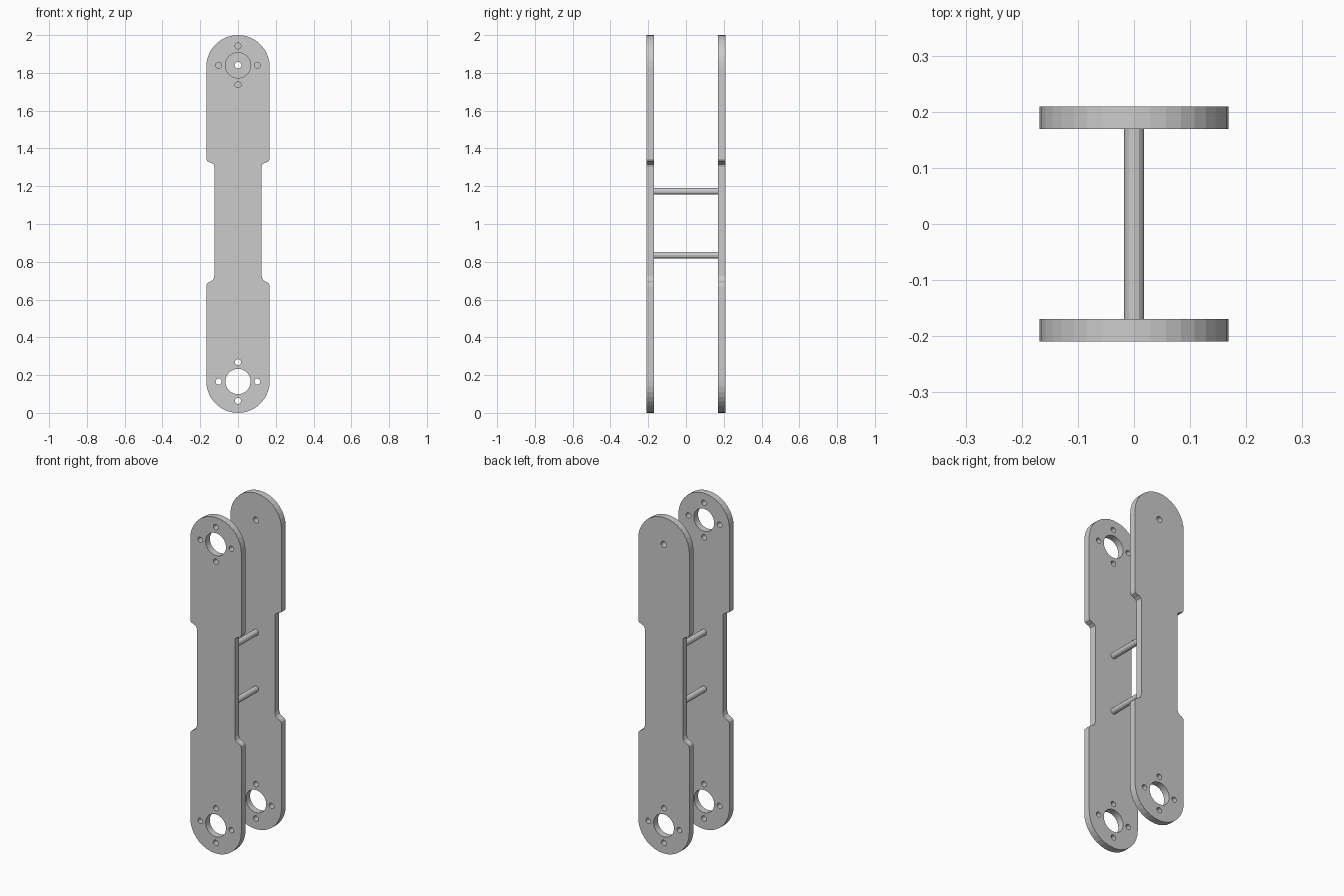
import bpy
from math import sin, cos, pi

if "Cube" in bpy.data.objects:
    bpy.data.objects.remove(bpy.data.objects["Cube"])

R = 0.168                  # rounded end radius
LOW, HIGH = 0.168, 1.832   # end arc centres
HOLE_LOW, HIGH_HOLE = 0.166, 1.84


def arc(cx, cz, r, a0, a1, n):
    return [(cx + r * cos(a0 + (a1 - a0) * i / n), cz + r * sin(a0 + (a1 - a0) * i / n))
            for i in range(n + 1)]


def circle(cx, cz, r, n):
    return arc(cx, cz, r, 0, 2 * pi, n)[:-1]


def bolt_pattern(cz):
    # large bore with four bolt holes around it
    holes = [circle(0, cz, 0.067, 32)]
    for k in range(4):
        a = k * pi / 2
        holes.append(circle(0.1025 * cos(a), cz + 0.1025 * sin(a), 0.016, 16))
    return holes


def outline():
    # right waist edge from bottom to top, mirrored for the left
    waist = [(0.168, 0.668), (0.165, 0.682), (0.156, 0.691), (0.142, 0.697),
             (0.131, 0.707), (0.125, 0.725),
             (0.125, 1.303), (0.128, 1.314), (0.138, 1.322), (0.152, 1.327),
             (0.163, 1.333), (0.168, 1.345)]
    return (arc(0, LOW, R, pi, 2 * pi, 18) + waist + arc(0, HIGH, R, 0, pi, 18)
            + [(-x, z) for x, z in reversed(waist)])


def plate(name, y, holes):
    cu = bpy.data.curves.new(name, 'CURVE')
    cu.dimensions = '2D'
    cu.fill_mode = 'BOTH'
    cu.extrude = 0.02
    for loop in [outline()] + holes:
        s = cu.splines.new('POLY')
        s.points.add(len(loop) - 1)
        for p, (x, z) in zip(s.points, loop):
            p.co = (x, z, 0, 1)
        s.use_cyclic_u = True
        s.use_smooth = False
    ob = bpy.data.objects.new(name, cu)
    bpy.context.collection.objects.link(ob)
    ob.location.y = y
    ob.rotation_euler.x = pi / 2
    bpy.ops.object.select_all(action='DESELECT')
    ob.select_set(True)
    bpy.context.view_layer.objects.active = ob
    bpy.ops.object.convert(target='MESH')


# side plates: bored at both ends in front, small pivot hole at the top in back
plate("front_plate", -0.189, bolt_pattern(HOLE_LOW) + bolt_pattern(HIGH_HOLE))
plate("back_plate", 0.189, bolt_pattern(HOLE_LOW) + [circle(0, HIGH_HOLE, 0.018, 16)])

# cross rods joining the plates
for name, z in (("lower_rod", 0.835), ("upper_rod", 1.173)):
    bpy.ops.mesh.primitive_cylinder_add(vertices=12, radius=0.018, depth=0.34,
                                        location=(0, 0, z), rotation=(pi / 2, 0, 0))
    bpy.context.object.name = name
